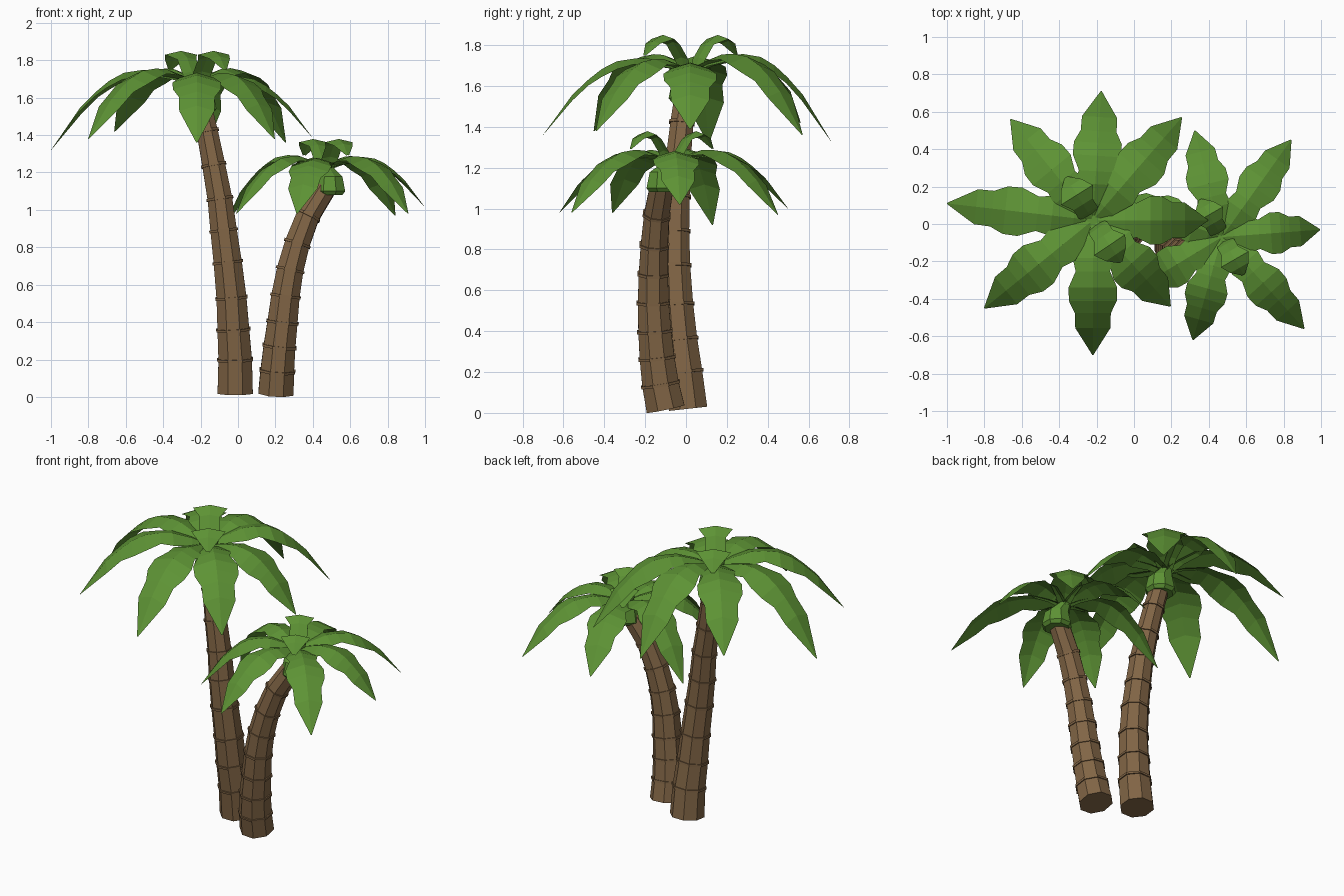
import bpy, math
from mathutils import Vector

if "Cube" in bpy.data.objects:
    bpy.data.objects.remove(bpy.data.objects["Cube"])


def material(name, rgb):
    m = bpy.data.materials.new(name)
    m.diffuse_color = (*rgb, 1)
    m.use_nodes = True
    m.node_tree.nodes["Principled BSDF"].inputs["Base Color"].default_value = m.diffuse_color
    return m


BARK = material("bark", (0.22, 0.13, 0.06))
LEAF = material("leaf", (0.11, 0.29, 0.035))
SIDES = 8


def make_object(name, verts, faces, mat):
    me = bpy.data.meshes.new(name)
    me.from_pydata(verts, [], faces)
    me.materials.append(mat)
    me.update()
    ob = bpy.data.objects.new(name, me)
    bpy.context.collection.objects.link(ob)
    return ob


def add_loft(verts, faces, loops):
    """Capped tube through (centre, axis, radius) loops."""
    start = len(verts)
    for c, axis, r in loops:
        v = axis.cross(Vector((1, 0, 0))).normalized()
        u = v.cross(axis).normalized()
        for k in range(SIDES):
            a = 2 * math.pi * (k + 0.5) / SIDES
            verts.append(c + (u * math.cos(a) + v * math.sin(a)) * r)
    for i in range(len(loops) - 1):
        a = start + i * SIDES
        for k in range(SIDES):
            n = (k + 1) % SIDES
            faces.append((a + k, a + n, a + SIDES + n, a + SIDES + k))
    faces.append(tuple(range(start + SIDES - 1, start - 1, -1)))
    end = start + (len(loops) - 1) * SIDES
    faces.append(tuple(range(end, end + SIDES)))


def trunk(name, path, r0, r1):
    """Bent trunk with a raised ring at every inner path point."""
    pts = [Vector(p) for p in path]
    n = len(pts) - 1
    loops = []
    for i, p in enumerate(pts):
        axis = (pts[min(i + 1, n)] - pts[max(i - 1, 0)]).normalized()
        loops.append((p, axis, r0 + (r1 - r0) * i / n))
    verts, faces = [], []
    add_loft(verts, faces, loops)
    make_object(name, verts, faces, BARK)
    verts, faces = [], []
    for p, axis, r in loops[1:-1]:
        add_loft(verts, faces, [(p - axis * 0.007, axis, r + 0.007),
                                (p + axis * 0.007, axis, r + 0.007)])
    make_object(name + "_rings", verts, faces, BARK)


def blade(name, stations, heading):
    """Roof-shaped leaf: stations are (midrib point, half width, edge drop)."""
    side = Vector((-heading.y, heading.x, 0)).normalized()
    verts, faces = [], []
    for p, w, drop in stations:
        d = Vector((0, 0, -drop))
        verts += [p + side * w + d, p, p - side * w + d]
    for i in range(len(stations) - 1):
        a = 3 * i
        faces += [(a, a + 1, a + 4, a + 3), (a + 1, a + 2, a + 5, a + 4)]
    make_object(name, verts, faces, LEAF)


# fraction of reach, height as fraction of droop, half width
FROND = [(0.0, -0.09, 0.035), (0.13, 0.02, 0.066), (0.28, 0.10, 0.108),
         (0.38, 0.10, 0.092), (0.50, 0.06, 0.13), (0.60, -0.05, 0.128),
         (0.69, -0.20, 0.096), (0.80, -0.42, 0.094), (1.0, -1.0, 0.003)]
# reach, height, half width of the young curled leaves
CURL = [(0.02, -0.05, 0.04), (0.05, 0.04, 0.06), (0.10, 0.115, 0.06),
        (0.16, 0.15, 0.10), (0.22, 0.12, 0.065), (0.27, 0.05, 0.01)]


def crown(name, centre, tips, curl_angles, s):
    """Fronds to (x, y, z, extra arch) tips, plus the curled leaves."""
    c = Vector(centre)
    for i, (x, y, z, arch) in enumerate(tips):
        d = Vector((x, y, z)) - c
        flat = Vector((d.x, d.y, 0))
        blade(f"{name}_frond_{i + 1}",
              [(c + flat * t + Vector((0, 0, 4 * arch * t * (1 - t) - d.z * f)),
                w * s, w * s * 0.3) for t, f, w in FROND], flat)
    for i, ang in enumerate(curl_angles):
        h = Vector((math.cos(math.radians(ang)), math.sin(math.radians(ang)), 0))
        blade(f"{name}_curled_leaf_{i + 1}",
              [(c + h * r * s + Vector((0, 0, z * s)), w * s, w * s * 0.2)
               for r, z, w in CURL], h)


def bud(name, base, centre, s):
    """Upright green collar between trunk and fronds."""
    p, c, up = Vector(base), Vector(centre), Vector((0, 0, 1))
    verts, faces = [], []
    add_loft(verts, faces, [(p, up, 0.075 * s),
                            (p + up * 0.02 * s, up, 0.092 * s),
                            (p + up * 0.10 * s, up, 0.075 * s),
                            (c - up * 0.02, up, 0.04 * s)])
    make_object(name, verts, faces, LEAF)


# tall palm
trunk("tall_trunk", [(-0.015, 0.01, 0.02), (-0.015, -0.01, 0.20), (-0.025, -0.03, 0.36),
                     (-0.035, -0.045, 0.53), (-0.055, -0.055, 0.72), (-0.077, -0.055, 0.89),
                     (-0.097, -0.048, 1.06), (-0.13, -0.038, 1.24), (-0.165, -0.02, 1.42),
                     (-0.20, 0.0, 1.58)], 0.102, 0.056)
tall_centre = (-0.22, 0.02, 1.70)
bud("tall_bud", (-0.20, 0.0, 1.52), tall_centre, 1.0)
crown("tall", tall_centre,
      [(-1.0, 0.11, 1.32, 0.01), (-0.66, 0.56, 1.42, 0.03), (-0.175, 0.71, 1.33, 0.02),
       (0.255, 0.57, 1.36, 0.025), (0.395, 0.02, 1.39, -0.02), (0.195, -0.44, 1.38, 0.0),
       (-0.22, -0.70, 1.36, 0.0), (-0.80, -0.45, 1.38, 0.025)],
      [122, -56], 1.0)

# short palm
trunk("short_trunk", [(0.203, -0.10, 0.02), (0.21, -0.125, 0.14), (0.222, -0.142, 0.27),
                      (0.238, -0.153, 0.40), (0.254, -0.16, 0.54), (0.279, -0.16, 0.68),
                      (0.317, -0.155, 0.82), (0.375, -0.143, 0.97),
                      (0.475, -0.115, 1.13)], 0.102, 0.062)
short_centre = (0.47, -0.07, 1.25)
bud("short_bud", (0.49, -0.11, 1.08), short_centre, 0.98)
crown("short", short_centre,
      [(0.995, -0.03, 1.02, 0.01), (0.84, 0.45, 0.97, 0.01), (0.325, 0.50, 1.0, 0.01),
       (-0.07, 0.13, 0.92, 0.01), (-0.01, -0.36, 0.98, 0.01), (0.315, -0.62, 0.98, 0.0),
       (0.91, -0.56, 0.98, 0.01)],
      [120, -60], 0.86)
